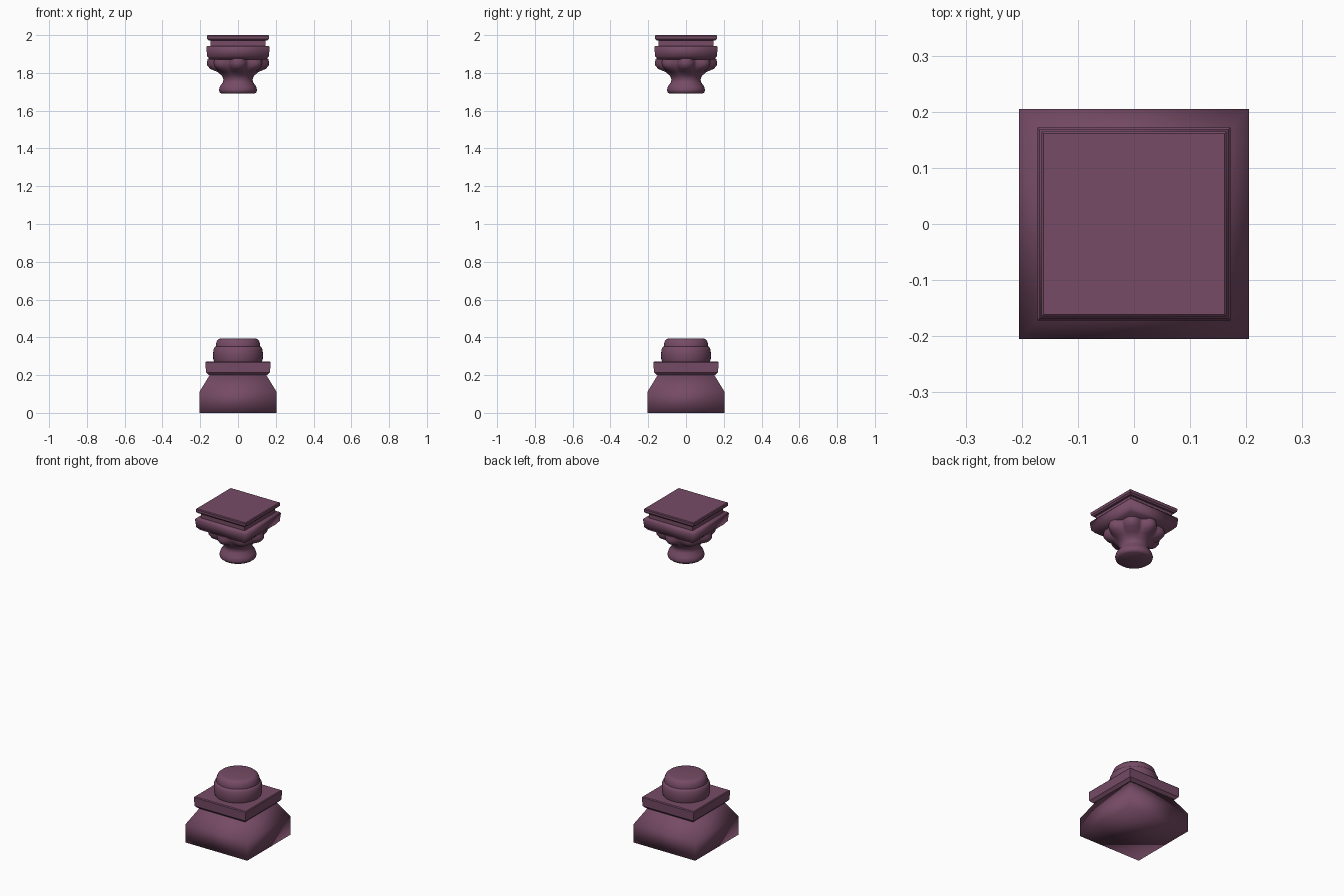
import bpy, bmesh, math

old = bpy.data.objects.get("Cube")
if old:
    bpy.data.objects.remove(old, do_unlink=True)

plum = bpy.data.materials.new("plum_stone")
plum.use_nodes = True
plum.diffuse_color = (0.18, 0.07, 0.13, 1)
plum.node_tree.nodes["Principled BSDF"].inputs["Base Color"].default_value = plum.diffuse_color


def loft(name, profile, sides, smooth, swell=None):
    """Stack rings of (half width, height); swell(index, angle) adds to the radius."""
    bm = bmesh.new()
    square = sides == 4
    rings = []
    for i, (r, z) in enumerate(profile):
        ring = []
        for k in range(sides):
            a = math.tau * k / sides + (math.pi / 4 if square else 0)
            d = r * math.sqrt(2) if square else r
            if swell:
                d += swell(i, a)
            ring.append(bm.verts.new((d * math.cos(a), d * math.sin(a), z)))
        rings.append(ring)
    for low, high in zip(rings, rings[1:]):
        for k in range(sides):
            n = (k + 1) % sides
            bm.faces.new((low[k], low[n], high[n], high[k]))
    bm.faces.new(rings[0][::-1])
    bm.faces.new(rings[-1])
    mesh = bpy.data.meshes.new(name)
    bm.to_mesh(mesh)
    bm.free()
    mesh.materials.append(plum)
    obj = bpy.data.objects.new(name, mesh)
    bpy.context.collection.objects.link(obj)
    bpy.ops.object.select_all(action="DESELECT")
    obj.select_set(True)
    bpy.context.view_layer.objects.active = obj
    bpy.ops.object.shade_smooth_by_angle(angle=math.radians(smooth))
    return obj


# Base: sloped plinth, square slab and round stub
loft("plinth", [(0.205, 0), (0.205, 0.11), (0.147, 0.205)], 4, 180)
loft("base_slab", [(0.155, 0.2), (0.17, 0.215), (0.172, 0.267), (0.168, 0.272)], 4, 40)
loft("base_stub", [(0.126, 0.27), (0.131, 0.285), (0.132, 0.31), (0.13, 0.335),
                   (0.124, 0.347), (0.118, 0.351), (0.117, 0.365), (0.111, 0.382),
                   (0.1, 0.392), (0.085, 0.395)], 48, 50)

# Capital: flared bell whose top ring curls into eight leaf tips
bell = [(0.088, 1.69), (0.098, 1.698), (0.101, 1.71), (0.095, 1.73), (0.08, 1.75),
        (0.077, 1.765), (0.085, 1.785), (0.104, 1.805), (0.122, 1.822),
        (0.132, 1.84), (0.136, 1.855), (0.136, 1.875)]
tips = {7: 0.005, 8: 0.026, 9: 0.031, 10: 0.029, 11: 0.024}


def leaf_swell(i, a):
    return tips.get(i, 0) * (0.5 + 0.5 * math.cos(8 * a)) ** 0.6


loft("leafy_bell", bell, 96, 60, leaf_swell)

# Square abacus in three layers
loft("lower_abacus", [(0.148, 1.87), (0.163, 1.888), (0.168, 1.935), (0.163, 1.942)], 4, 80)
loft("abacus_neck", [(0.145, 1.94), (0.145, 1.98)], 4, 30)
loft("top_slab", [(0.156, 1.972), (0.164, 1.98), (0.165, 1.996), (0.161, 2.0)], 4, 40)
